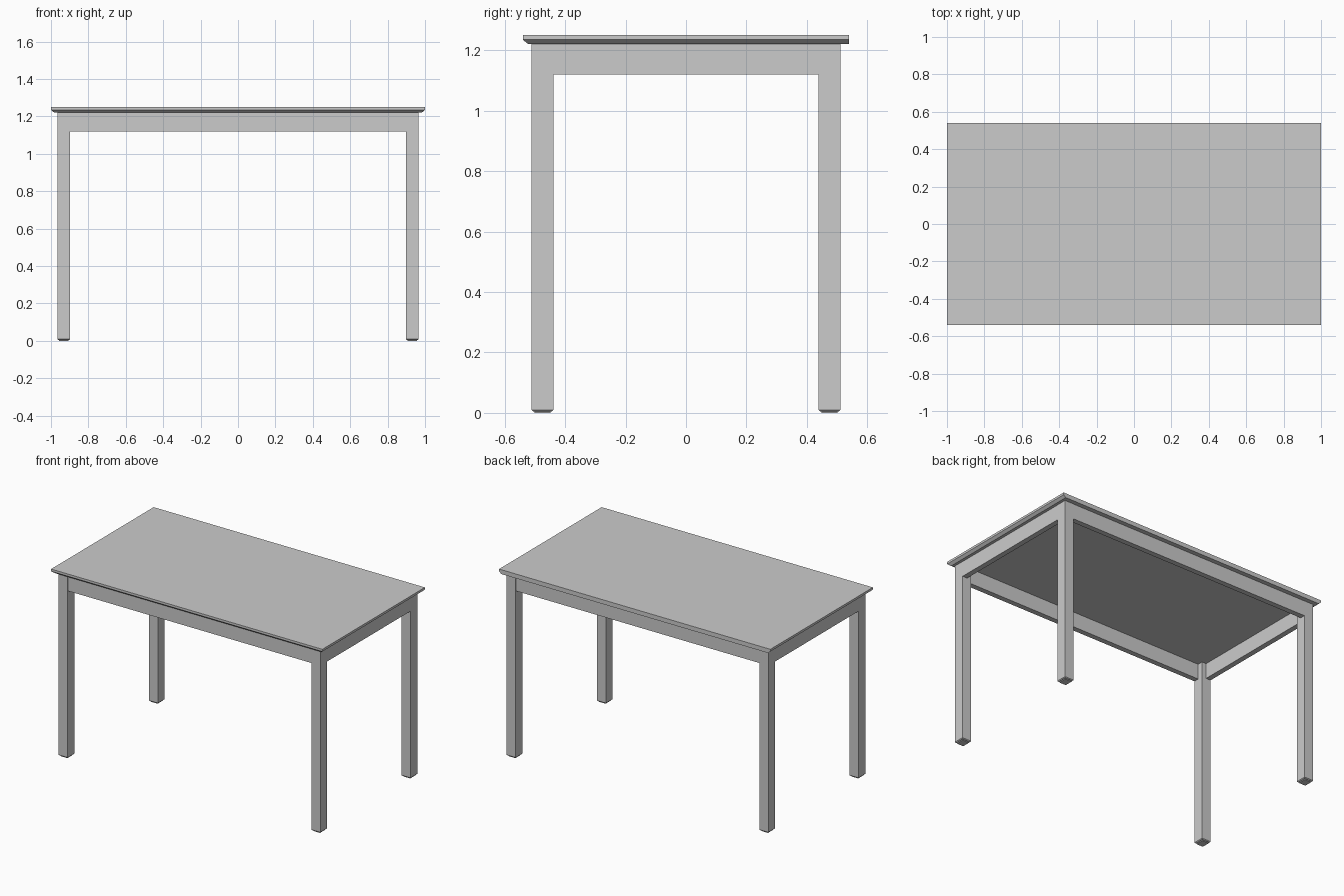
import bpy, bmesh

if "Cube" in bpy.data.objects:
    bpy.data.objects.remove(bpy.data.objects["Cube"])

TOP_Z, UNDER_Z = 1.25, 1.221
LEG_X, LEG_Y = 0.9315, 0.475      # leg centres
LEG_W, LEG_D = 0.067, 0.072
APRON_T, APRON_BOTTOM = 0.035, 1.12


def box(name, lo, hi, shape=None):
    """Axis-aligned box between two corners, optionally edited in bmesh."""
    bm = bmesh.new()
    bmesh.ops.create_cube(bm, size=1)
    for v in bm.verts:
        for i in range(3):
            v.co[i] = lo[i] if v.co[i] < 0 else hi[i]
    if shape:
        shape(bm)
    mesh = bpy.data.meshes.new(name)
    bm.to_mesh(mesh)
    bm.free()
    obj = bpy.data.objects.new(name, mesh)
    bpy.context.collection.objects.link(obj)
    return obj


def undercut(bm):
    """Slope the lower half of the front and side edges; back stays square."""
    bmesh.ops.bisect_plane(bm, geom=bm.verts[:] + bm.edges[:] + bm.faces[:],
                           plane_co=(0, 0, 1.235), plane_no=(0, 0, 1))
    for v in bm.verts:
        if v.co.z < 1.23:
            v.co.x -= 0.017 if v.co.x > 0 else -0.017
            if v.co.y < 0:
                v.co.y += 0.017


def chamfer_bottom(bm):
    low = min(v.co.z for v in bm.verts)
    edges = [e for e in bm.edges if all(v.co.z < low + 1e-5 for v in e.verts)]
    bmesh.ops.bevel(bm, geom=edges, offset=0.005, segments=1, affect='EDGES')


# Tabletop
box("tabletop", (-1, -0.54, UNDER_Z), (1, 0.54, TOP_Z), undercut)

# Legs with small foot pads
for sy, depth in ((-1, "front"), (1, "back")):
    for sx, side in ((-1, "left"), (1, "right")):
        x, y = sx * LEG_X, sy * LEG_Y
        w, d = LEG_W / 2, LEG_D / 2
        box(f"{depth}_{side}_leg", (x - w, y - d, 0.005), (x + w, y + d, UNDER_Z), chamfer_bottom)
        w, d = w - 0.009, d - 0.009
        box(f"{depth}_{side}_foot_pad", (x - w, y - d, 0), (x + w, y + d, 0.006))

# Aprons, just behind the outer leg faces
inner_x, inner_y = LEG_X - LEG_W / 2, LEG_Y - LEG_D / 2
outer_x, outer_y = LEG_X + LEG_W / 2 - 0.001, LEG_Y + LEG_D / 2 - 0.001
for s, long_name, short_name in ((-1, "front", "left"), (1, "back", "right")):
    y0, y1 = sorted((s * outer_y, s * (outer_y - APRON_T)))
    box(f"{long_name}_apron", (-inner_x, y0, APRON_BOTTOM), (inner_x, y1, UNDER_Z))
    x0, x1 = sorted((s * outer_x, s * (outer_x - APRON_T)))
    box(f"{short_name}_apron", (x0, -inner_y, APRON_BOTTOM), (x1, inner_y, UNDER_Z))
